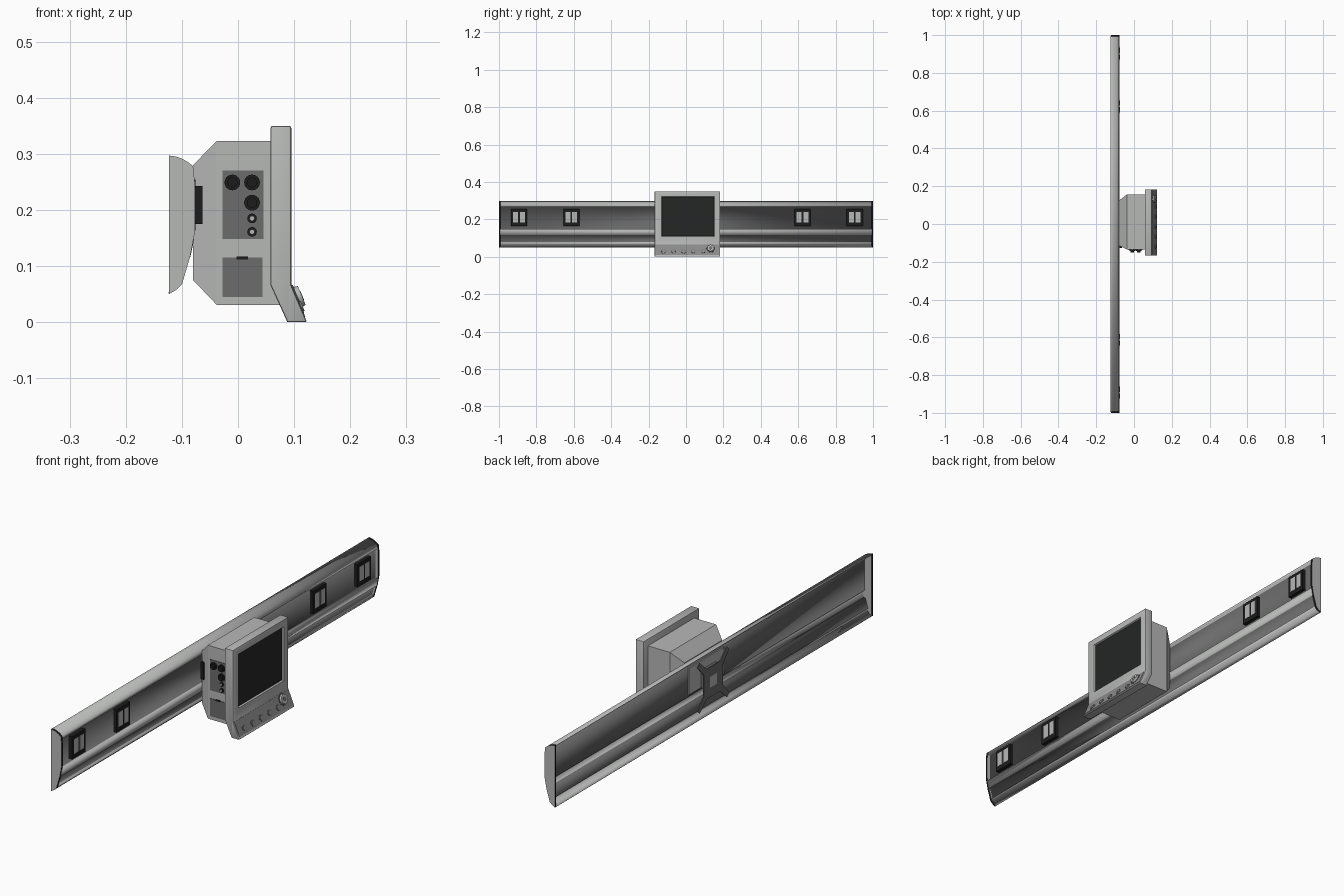
import bpy, bmesh, math
from mathutils import Vector

if "Cube" in bpy.data.objects:
    bpy.data.objects.remove(bpy.data.objects["Cube"])


def material(name, v):
    m = bpy.data.materials.new(name)
    m.diffuse_color = (v[0], v[1], v[2], 1)
    m.use_nodes = True
    m.node_tree.nodes["Principled BSDF"].inputs["Base Color"].default_value = m.diffuse_color
    return m


LIGHT = material("light grey", (0.47, 0.48, 0.47))
MID = material("control grey", (0.25, 0.255, 0.25))
DARK = material("dark grey", (0.15, 0.15, 0.15))
SCREEN = material("screen black", (0.018, 0.02, 0.019))
BLACK = material("black", (0.012, 0.012, 0.012))


def finish(name, bm, mats, smooth=False, recalc=True):
    if recalc:
        bmesh.ops.recalc_face_normals(bm, faces=bm.faces[:])
    me = bpy.data.meshes.new(name)
    bm.to_mesh(me)
    bm.free()
    for m in mats:
        me.materials.append(m)
    ob = bpy.data.objects.new(name, me)
    bpy.context.collection.objects.link(ob)
    if smooth:
        bpy.ops.object.select_all(action='DESELECT')
        ob.select_set(True)
        bpy.context.view_layer.objects.active = ob
        bpy.ops.object.shade_smooth_by_angle(angle=math.radians(30))
    return ob


def loft(bm, rings):
    vs = [[bm.verts.new(p) for p in r] for r in rings]
    n = len(vs[0])
    for a, b in zip(vs, vs[1:]):
        for i in range(n):
            bm.faces.new((a[i], a[(i + 1) % n], b[(i + 1) % n], b[i]))
    bm.faces.new(vs[0][::-1])
    bm.faces.new(vs[-1])
    bmesh.ops.recalc_face_normals(bm, faces=bm.faces[:])
    bm.normal_update()


def rect(x, y0, y1, z0, z1):
    return [(x, y0, z0), (x, y1, z0), (x, y1, z1), (x, y0, z1)]


def box(name, x0, x1, y0, y1, z0, z1, mat):
    bm = bmesh.new()
    loft(bm, [rect(x0, y0, y1, z0, z1), rect(x1, y0, y1, z0, z1)])
    return finish(name, bm, [mat])


def cylinder(name, base, axis, r, h, mat, r2=None):
    # cylinder standing on base, pointing along axis
    axis = Vector(axis).normalized()
    bm = bmesh.new()
    bmesh.ops.create_cone(bm, cap_ends=True, segments=24, radius1=r,
                          radius2=r if r2 is None else r2, depth=h)
    rot = axis.to_track_quat('Z', 'Y').to_matrix()
    for v in bm.verts:
        v.co = rot @ v.co + Vector(base) + axis * h / 2
    return finish(name, bm, [mat], smooth=True)


# --- Wall rail: open-backed extruded shell with two dark channels
rail = [(-.123, .297), (-.112, .295), (-.102, .292), (-.09, .286), (-.081, .278),
        (-.079, .267), (-.09, .267), (-.09, .148), (-.078, .148), (-.085, .116),
        (-.093, .114), (-.104, .078), (-.098, .074), (-.102, .066), (-.111, .057), (-.123, .05)]
dark_segments = {6, 9, 10}
bm = bmesh.new()
cols = [[bm.verts.new((x, y, z)) for x, z in rail] for y in (-.994, .994)]
for i in range(len(rail) - 1):
    f = bm.faces.new((cols[0][i], cols[0][i + 1], cols[1][i + 1], cols[1][i]))
    f.material_index = int(i in dark_segments)
ob = finish("wall_rail", bm, [LIGHT, DARK], smooth=True, recalc=False)
mod = ob.modifiers.new("shell", 'SOLIDIFY')
mod.thickness = 0.003
mod.offset = -1

# --- End caps: light faces with a black rim
cap = [(-.123, .297), (-.112, .2955), (-.102, .2925), (-.09, .286), (-.08, .278), (-.077, .25),
       (-.077, .16), (-.085, .118), (-.1, .067), (-.111, .057), (-.123, .05)]
for side, s in (("left", -1), ("right", 1)):
    bm = bmesh.new()
    loft(bm, [[(x, s * y, z) for x, z in cap] for y in (.992, 1)])
    for f in bm.faces:
        f.material_index = 0 if abs(f.normal.y) > .5 else 1
    finish("rail_end_cap_" + side, bm, [LIGHT, BLACK])

# --- Outlets on the rail: black frame with two light tiles
for i, y in enumerate((-.893, -.613, .623, .902)):
    box(f"outlet_frame_{i}", -.0905, -.0755, y - .043, y + .043, .163, .254, BLACK)
    for j, s in enumerate((-1, 1)):
        c = y + s * .018
        box(f"outlet_tile_{i}_{j}", -.08, -.0745, c - .0135, c + .0135, .182, .24, LIGHT)

# --- Mount behind the rail: star-shaped bracket, hub and backing plate
quarter = [(.06, .042), (.1, .086), (.086, .1), (.042, .06)]
star = []
for k in range(4):
    c, s = round(math.cos(k * math.pi / 2)), round(math.sin(k * math.pi / 2))
    star += [(a * c - b * s, a * s + b * c) for a, b in quarter]
bm = bmesh.new()
loft(bm, [[(x, a, .175 + b) for a, b in star] for x in (-.121, -.117)])
finish("mount_bracket", bm, [DARK])
box("mount_bracket_window", -.1215, -.119, -.022, .022, .153, .197, LIGHT)
box("mount_hub", -.118, -.088, -.045, .045, .155, .225, DARK)
box("mount_backing_plate", -.097, -.0925, -.1, .12, .155, .262, LIGHT)
box("mount_neck", -.091, -.078, -.1, .11, .155, .262, LIGHT)

# --- Monitor housing: tapered back and box
bm = bmesh.new()
loft(bm, [rect(-.08, -.113, .124, .075, .28), rect(-.038, -.135, .156, .031, .323),
          rect(.075, -.135, .156, .031, .323)])
finish("monitor_housing", bm, [LIGHT])
box("housing_side_grip", -.077, -.063, -.127, -.1, .175, .243, BLACK)

# --- Front panel with flared chin and recessed screen
Y0, Y1 = -.168, .183
profile = [(.058, .35), (.095, .35), (.095, .066), (.122, .002), (.12, 0), (.088, 0), (.058, .066)]
bm = bmesh.new()
loft(bm, [[(x, y, z) for x, z in profile] for y in (Y0, Y1)])
edges = [e for e in bm.edges if e.calc_face_angle(0) > 1.4]
bmesh.ops.bevel(bm, geom=edges, offset=.004, segments=2, profile=.5, affect='EDGES')
bm.normal_update()
face = max((f for f in bm.faces if f.normal.x > .98), key=lambda f: f.calc_area())
bmesh.ops.inset_individual(bm, faces=[face], thickness=.03)
mid = face.calc_center_median()
for v in face.verts:
    v.co.y = -.132 if v.co.y < mid.y else .153
    v.co.z = .107 if v.co.z < mid.z else .322
bm.normal_update()
bmesh.ops.inset_individual(bm, faces=[face], thickness=.004, depth=-.006)
face.material_index = 1
finish("front_panel", bm, [LIGHT, SCREEN], smooth=True)

# --- Control strip on the sloping chin, with buttons and a dial
t = Vector((.027, 0, -.064)).normalized()
n = Vector((.064, 0, .027)).normalized()
top = Vector((.095, 0, .066))


def chin(y, d, h=0):
    return top + t * d + n * h + Vector((0, y, 0))


bm = bmesh.new()
loft(bm, [[chin(Y0 + .006, .002, h), chin(Y1 - .006, .002, h),
           chin(Y1 - .006, .062, h), chin(Y0 + .006, .062, h)] for h in (-.002, .0012)])
finish("control_strip", bm, [MID])
for i in range(5):
    y = -.12 + i * .053
    cylinder(f"button_ring_{i}", chin(y, .042), n, .0125, .002, DARK)
    cylinder(f"button_{i}", chin(y, .042), n, .0105, .004, MID, .0095)
cylinder("dial_ring", chin(.132, .024), n, .024, .0025, DARK)
cylinder("dial", chin(.132, .024), n, .02, .01, LIGHT, .018)
cylinder("dial_centre", chin(.132, .024), n, .009, .0108, DARK)

# --- Connector plate and access door on the side
box("connector_plate", -.028, .045, -.137, -.13, .148, .27, DARK)
box("access_door", -.028, .044, -.137, -.13, .045, .115, DARK)
box("access_door_latch", -.003, .018, -.139, -.13, .112, .1175, BLACK)
for i, (x, z) in enumerate(((-.01, .249), (.025, .249), (.025, .213))):
    cylinder(f"large_connector_{i}", (x, -.135, z), (0, -1, 0), .014, .008, BLACK)
    cylinder(f"large_connector_tip_{i}", (x, -.135, z), (0, -1, 0), .009, .015, BLACK)
for i, z in enumerate((.185, .161)):
    cylinder(f"small_connector_{i}", (.025, -.135, z), (0, -1, 0), .0085, .006, BLACK)
    cylinder(f"small_connector_tip_{i}", (.025, -.135, z), (0, -1, 0), .0045, .013, LIGHT)
